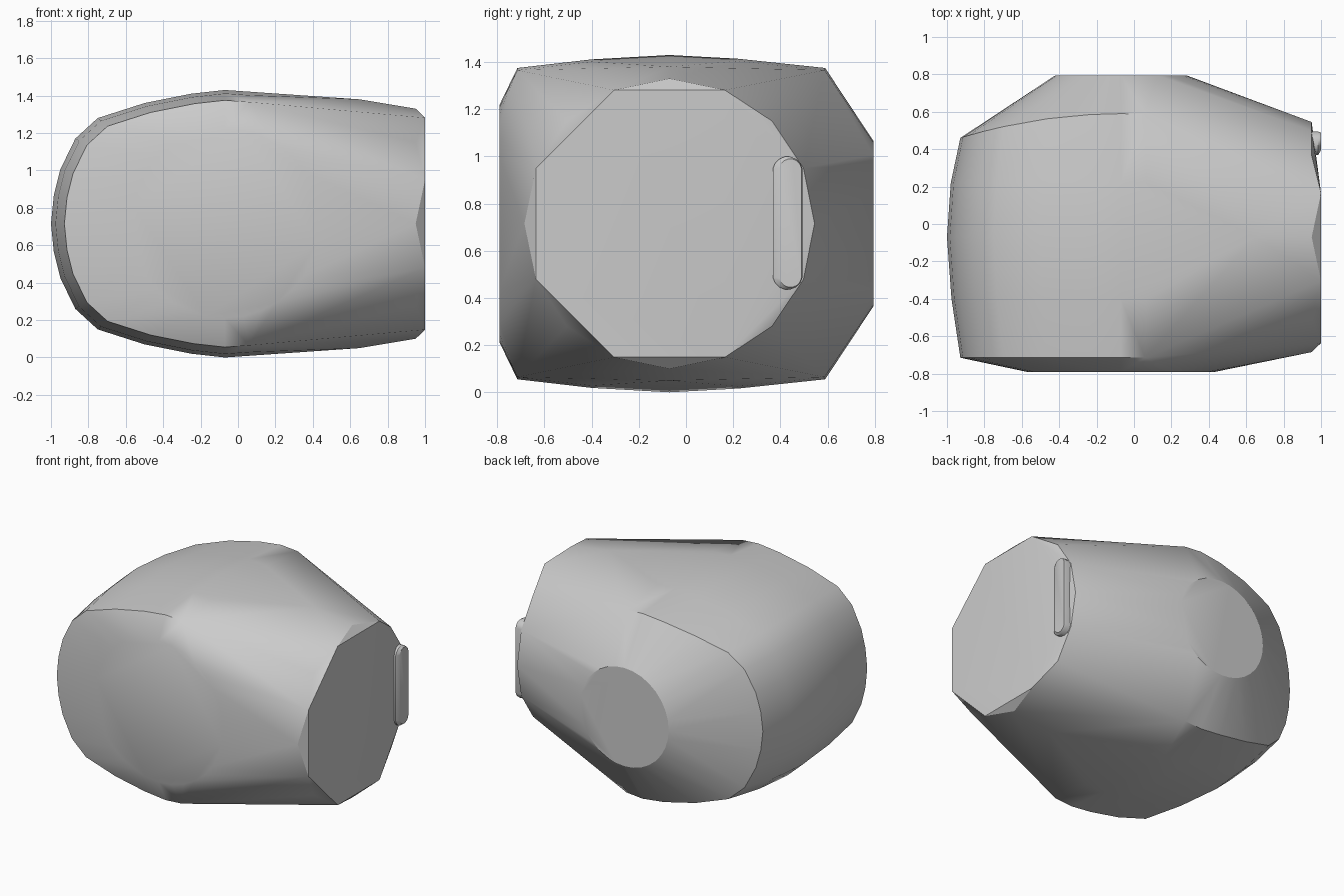
import bpy
import bmesh
from math import sin, cos, pi, radians

cube = bpy.data.objects.get("Cube")
if cube:
    bpy.data.objects.remove(cube, do_unlink=True)

CX, CY, CZ = -0.07, -0.07, 0.715      # axis through the round sections

grey = bpy.data.materials.new("light_grey")
grey.use_nodes = True
colour = (0.6, 0.6, 0.6, 1)
grey.diffuse_color = colour
grey.node_tree.nodes["Principled BSDF"].inputs["Base Color"].default_value = colour


def circle(radius, count, start=0.0):
    return [(radius * cos(start + 2 * pi * i / count),
             radius * sin(start + 2 * pi * i / count)) for i in range(count)]


def hull_object(name, points, angle):
    """Wrap the points in a closed convex skin."""
    bm = bmesh.new()
    for p in points:
        bm.verts.new(p)
    bmesh.ops.remove_doubles(bm, verts=bm.verts, dist=0.0005)
    res = bmesh.ops.convex_hull(bm, input=bm.verts)
    inner = {g for g in res["geom_interior"] + res["geom_unused"]
             if isinstance(g, bmesh.types.BMVert)}
    bmesh.ops.delete(bm, geom=list(inner), context='VERTS')
    bmesh.ops.dissolve_limit(bm, angle_limit=radians(0.3),
                             verts=bm.verts, edges=bm.edges)
    bmesh.ops.recalc_face_normals(bm, faces=bm.faces)
    mesh = bpy.data.meshes.new(name)
    bm.to_mesh(mesh)
    bm.free()
    mesh.materials.append(grey)
    obj = bpy.data.objects.new(name, mesh)
    bpy.context.collection.objects.link(obj)
    bpy.ops.object.select_all(action='DESELECT')
    obj.select_set(True)
    bpy.context.view_layer.objects.active = obj
    bpy.ops.object.shade_smooth_by_angle(angle=radians(angle))
    return obj


# Rounded half profile (x, height above the axis), from the nose to the crown
profile = [(-1, 0), (-0.985, 0.15), (-0.95, 0.29), (-0.87, 0.455),
           (-0.75, 0.565), (-0.5, 0.645), (-0.25, 0.695), (-0.07, 0.715),
           (0.07, 0.705)]
# Sections along y: position, scale, backward sweep at the nose
sections = [(-0.715, 0.923, 0.0), (-0.4, 0.974, 0.0), (CY, 1.0, 0.0),
            (0.22, 0.978, 0.0), (0.59, 0.923, 0.13)]

points = []
for y, scale, sweep in sections:
    for x, h in profile:
        dx = (x - CX) * scale
        for side in (1, -1):
            points.append((CX + dx, y - sweep * (dx / 0.86) ** 2,
                           CZ + side * h * scale))

# Gentle shoulder on the crown and belly
points += [(0.65, CY, CZ + s * 0.665) for s in (1, -1)]
# Round flats at front and back
points += [(CX + a, -0.79, CZ + b) for a, b in circle(0.505, 32)]
points += [(CX + a, 0.795, CZ + b) for a, b in circle(0.35, 32)]
# Rim and flat octagonal end, open towards the rear where the bar sits
points += [(0.95, CY + a, CZ + b) for a, b in circle(0.615, 16)]
points += [(1.0, CY + a, CZ + b) for a, b in circle(0.613, 8, pi / 8) if a < 0.4]
hull_object("body", points, 30)


# Raised upright bar with rounded ends
def stadium(x, y0, y1, z0, z1):
    r, yc = (y1 - y0) / 2, (y0 + y1) / 2
    return [(x, yc + a, (z1 - r if b > 0 else z0 + r) + b)
            for a, b in circle(r, 16, pi / 16)]


bar = stadium(0.93, 0.367, 0.495, 0.435, 1.0)
bar += stadium(0.985, 0.367, 0.495, 0.435, 1.0)
bar += stadium(1.0, 0.395, 0.49, 0.445, 0.99)
hull_object("side_bar", bar, 30)
